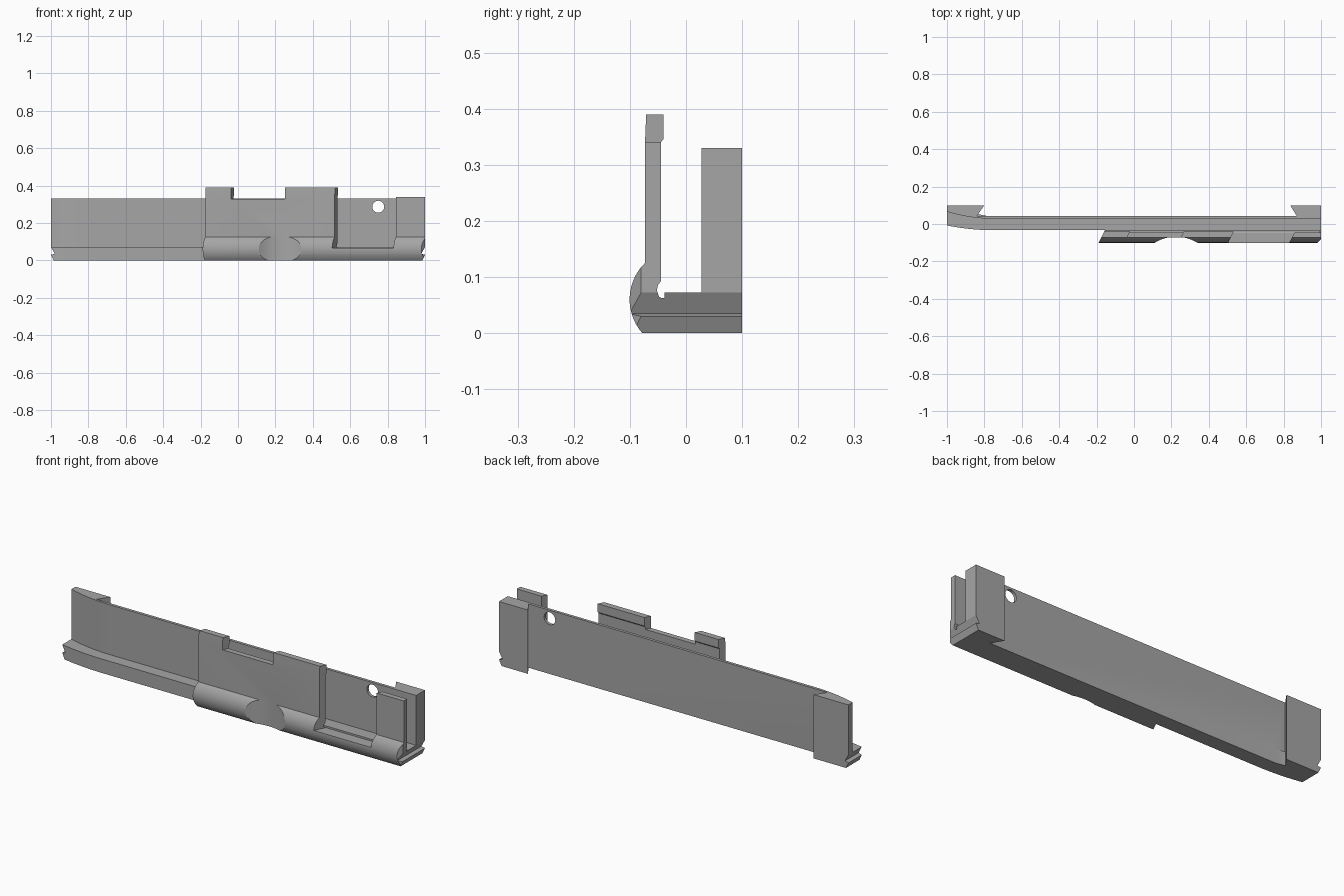
import bpy, bmesh, math
from mathutils import Vector

default = bpy.data.objects.get("Cube")
if default:
    bpy.data.objects.remove(default, do_unlink=True)

GREY = (0.38, 0.38, 0.38, 1.0)
steel = bpy.data.materials.new("plain_grey")
steel.use_nodes = True
steel.diffuse_color = GREY
steel.node_tree.nodes["Principled BSDF"].inputs["Base Color"].default_value = GREY

AXES = {"x": lambda a, b, c: (c, a, b),
        "y": lambda a, b, c: (a, c, b),
        "z": lambda a, b, c: (a, b, c)}


def prism(name, outline, axis, low, high):
    """Extrude a 2D outline along an axis."""
    place = AXES[axis]
    bm = bmesh.new()
    face = bm.faces.new([bm.verts.new(place(a, b, low)) for a, b in outline])
    grown = bmesh.ops.extrude_face_region(bm, geom=[face])
    shift = Vector(place(0, 0, high - low))
    bmesh.ops.translate(bm, vec=shift,
                        verts=[g for g in grown["geom"] if isinstance(g, bmesh.types.BMVert)])
    bmesh.ops.recalc_face_normals(bm, faces=bm.faces)
    mesh = bpy.data.meshes.new(name)
    bm.to_mesh(mesh)
    bm.free()
    mesh.materials.append(steel)
    obj = bpy.data.objects.new(name, mesh)
    bpy.context.collection.objects.link(obj)
    return obj


def combine(obj, other, operation):
    """Apply a boolean and discard the second shape."""
    mod = obj.modifiers.new(operation.lower(), "BOOLEAN")
    mod.operation, mod.solver, mod.object = operation, "EXACT", other
    bpy.ops.object.select_all(action="DESELECT")
    bpy.context.view_layer.objects.active = obj
    obj.select_set(True)
    bpy.ops.object.modifier_apply(modifier=mod.name)
    bpy.data.objects.remove(other, do_unlink=True)


def circle(cx, cy, r, count):
    return [(cx + r * math.cos(math.tau * i / count),
             cy + r * math.sin(math.tau * i / count)) for i in range(count)]


def swept_front(y, rise, steps=10):
    """Front edge that curves backwards towards the right-hand tip."""
    return [(-1 + 0.25 * i / steps, y + rise * (1 - i / steps) ** 2) for i in range(steps + 1)]


def slanted_cut(obj, x0, x1, z0, z1, y0=-0.15, y1=-0.038):
    """Remove a slot whose end faces lean along x as they go back."""
    lean = lambda x, y: (x + 0.5 * (y + 0.073), y)
    slot = [lean(x0, y0), lean(x1, y0), lean(x1, y1), lean(x0, y1)]
    combine(obj, prism("slot_cutter", slot, "z", z0, z1), "DIFFERENCE")


# Back wall with a dovetailed block behind each end
wall_plan = swept_front(0.028, 0.038) + [
    (1, 0.028), (1, 0.1), (0.835, 0.1), (0.87, 0.043),
    (-0.84, 0.043), (-0.8, 0.1), (-1, 0.1)]
body = prism("rail_body", wall_plan, "z", 0, 0.33)
combine(body, prism("pin_hole_cutter", circle(0.75, 0.287, 0.032, 32), "y", -0.02, 0.2),
        "DIFFERENCE")

# Channel floor
floor_plan = swept_front(-0.033, 0.025) + [(1, -0.033), (1, 0.036), (-1, 0.085)]
floor_plan = swept_front(-0.033, 0.025) + [(1, -0.033), (1, 0.036), (-0.75, 0.036), (-1, 0.085)]
floor = prism("channel_floor", floor_plan, "z", 0, 0.072)

# Front plate with rounded lower bulge, top lip and inner relief groove
start, end = math.atan2(-0.06, -0.068), math.atan2(0.065, -0.063)
start += math.tau
bulge = [(-0.01 + 0.0906 * math.cos(start + (end - start) * i / 14),
          0.06 + 0.0906 * math.sin(start + (end - start) * i / 14)) for i in range(15)]
plate_profile = [(-0.02, 0)] + bulge + [
    (-0.073, 0.34), (-0.071, 0.39), (-0.04, 0.39), (-0.04, 0.346), (-0.045, 0.34),
    (-0.045, 0.092), (-0.05, 0.086), (-0.052, 0.076), (-0.048, 0.065),
    (-0.044, 0.063), (-0.038, 0.063), (-0.038, 0.072), (-0.02, 0.072)]
plate = prism("front_plate", plate_profile, "x", -0.4, 1)
slanted_cut(plate, -0.7, -0.175, -0.1, 0.5, y1=0.05)
slanted_cut(plate, -0.038, 0.25, 0.327, 0.5, y1=0)
slanted_cut(plate, 0.517, 0.845, 0.065, 0.5)
slanted_cut(plate, 0.75, 1.2, 0.34, 0.5, y1=0)

# Finger scoop in the bulge
combine(plate, prism("scoop_cutter", circle(0.225, -0.285, 0.217, 96), "z", -0.1, 0.13),
        "DIFFERENCE")

# Chamfered front corner
corner = [(0.975, -0.106), (1.05, -0.106), (1.05, -0.03), (1.0, -0.08)]
combine(plate, prism("corner_cutter", corner, "z", -0.1, 0.125), "DIFFERENCE")

for part in (floor, plate):
    combine(body, part, "UNION")

# Undercut notches across both ends of the base
for side in (-1, 1):
    notch = [(side * x, z) for x, z in
             ((1.0, 0.072), (0.98, 0.035), (1.0, 0.03), (0.985, -0.001),
              (0.985, -0.1), (1.1, -0.1), (1.1, 0.072))]
    combine(body, prism("end_notch_cutter", notch, "y", -0.2, 0.2), "DIFFERENCE")

bpy.ops.object.select_all(action="DESELECT")
body.select_set(True)
bpy.context.view_layer.objects.active = body
bpy.ops.object.shade_smooth_by_angle(angle=math.radians(25))
